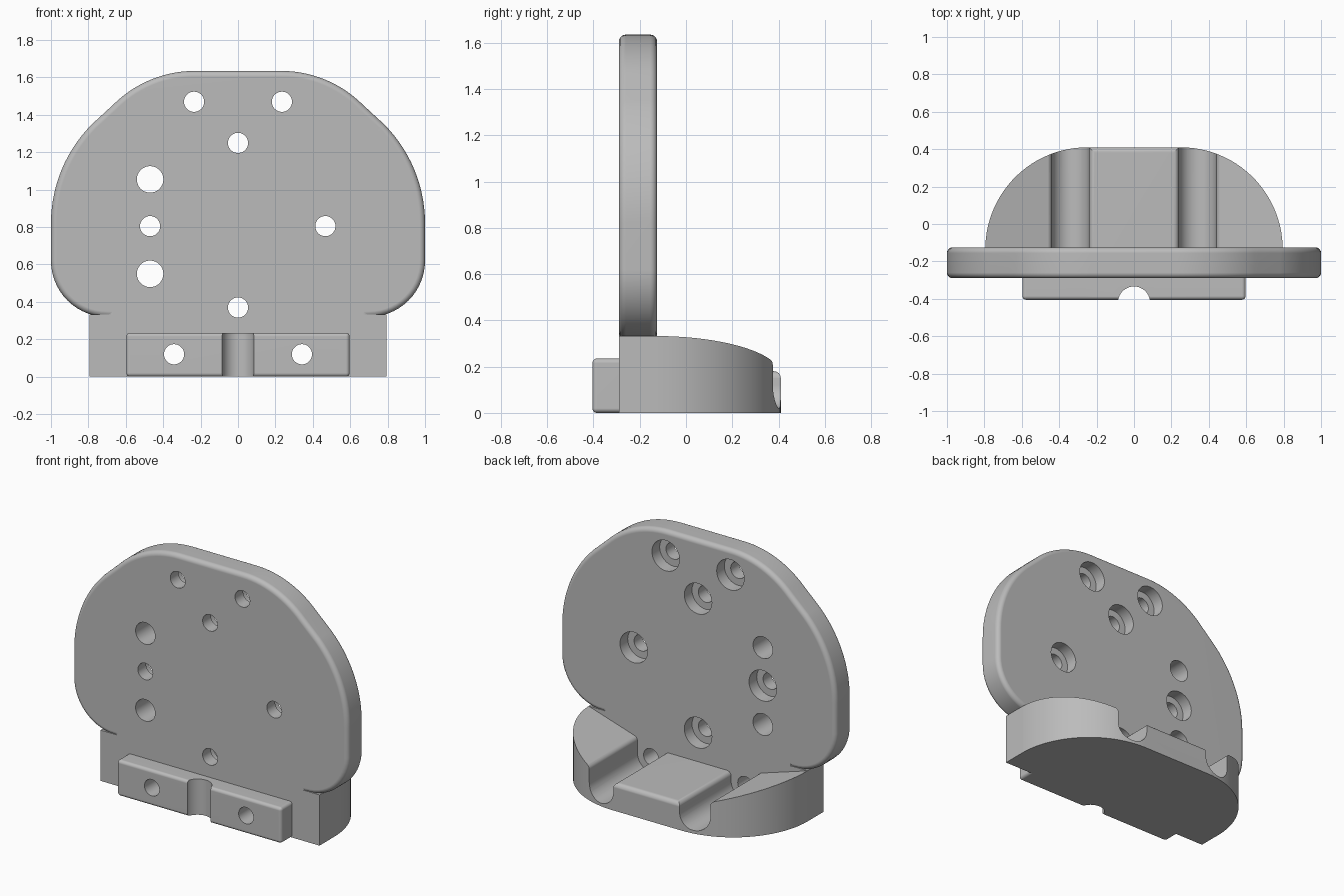
import bpy, bmesh
from math import cos, sin, radians

cube = bpy.data.objects.get("Cube")
if cube:
    bpy.data.objects.remove(cube, do_unlink=True)

grey = bpy.data.materials.new("plain_grey")
grey.use_nodes = True
grey.diffuse_color = (0.5, 0.5, 0.5, 1)
grey.node_tree.nodes["Principled BSDF"].inputs["Base Color"].default_value = (0.5, 0.5, 0.5, 1)


def arc(cx, cy, r, start, end, steps=14):
    angles = [radians(start + (end - start) * i / steps) for i in range(steps + 1)]
    return [(cx + r * cos(a), cy + r * sin(a)) for a in angles]


def mirrored(half):
    """Close a right-hand outline with its mirror image in x."""
    return half + [(-u, v) for u, v in reversed(half)]


def prism(name, outline, axis, low, high):
    """Extrude a 2D outline along an axis."""
    place = {"x": lambda u, v, w: (w, u, v),
             "y": lambda u, v, w: (u, w, v),
             "z": lambda u, v, w: (u, v, w)}[axis]
    bm = bmesh.new()
    bottom = [bm.verts.new(place(u, v, low)) for u, v in outline]
    top = [bm.verts.new(place(u, v, high)) for u, v in outline]
    bm.faces.new(bottom)
    bm.faces.new(top)
    n = len(outline)
    for i in range(n):
        j = (i + 1) % n
        bm.faces.new((bottom[i], bottom[j], top[j], top[i]))
    bmesh.ops.recalc_face_normals(bm, faces=bm.faces)
    mesh = bpy.data.meshes.new(name)
    bm.to_mesh(mesh)
    bm.free()
    mesh.materials.append(grey)
    obj = bpy.data.objects.new(name, mesh)
    bpy.context.collection.objects.link(obj)
    return obj


def rod(x, z, r, low, high):
    return prism("hole_cutter", arc(x, z, r, 0, 350, 35), "y", low, high)


def apply(obj, mod):
    bpy.context.view_layer.objects.active = obj
    bpy.ops.object.modifier_apply(modifier=mod.name)


def combine(obj, tool, operation="DIFFERENCE"):
    mod = obj.modifiers.new("combine", "BOOLEAN")
    mod.operation, mod.solver, mod.object = operation, "EXACT", tool
    apply(obj, mod)
    bpy.data.objects.remove(tool, do_unlink=True)


def round_edges(obj, width):
    mod = obj.modifiers.new("round", "BEVEL")
    mod.width, mod.segments = width, 5
    mod.limit_method, mod.angle_limit = "ANGLE", radians(40)
    mod.use_clamp_overlap = False
    apply(obj, mod)


FRONT, BACK = -0.29, -0.125

# Upright plate with rounded rim
plate = prism("mounting_plate", mirrored(
    [(0.7, 0.1)] + arc(0.7, 0.62, 0.3, -90, 0) + arc(0.25, 0.82, 0.75, 0, 45)
    + arc(0.23, 1.015, 0.62, 45, 90)), "y", FRONT, BACK)
round_edges(plate, 0.03)

# Square foot below the plate
foot = prism("foot", mirrored([(0.795, 0), (0.795, 0.333)]), "y", FRONT, BACK)
combine(plate, foot, "UNION")

# Rear base: curved footprint crossed with a two-channel profile
base = prism("rear_base", mirrored(
    [(0.795, BACK - 0.005)] + arc(0.25, -0.135, 0.545, 2, 90, 24)), "z", 0, 0.5)
channels = prism("channel_profile", mirrored(
    [(0.9, -0.0), (0.9, 0.365)] + arc(0.47, 0.20, 0.03, 107, 180, 5)
    + arc(0.34, 0.12, 0.1, 0, -180, 20) + arc(0.21, 0.15, 0.03, 0, 90, 5)),
    "y", -0.5, 0.6)
combine(base, channels, "INTERSECT")

# Rounded rear edge of the middle pad
edge = prism("edge_cutter", arc(0.38, 0.15, 0.0301, 0, 90, 6)
             + [(0.38, 0.21), (0.46, 0.21), (0.46, 0.15)], "x", -0.26, 0.26)
combine(base, edge)

# Front block with a round vertical notch
block = prism("front_block", mirrored([(0.597, 0), (0.597, 0.235)]), "y", -0.405, -0.25)
round_edges(block, 0.02)
combine(block, prism("notch_cutter", arc(0, -0.42, 0.086, 0, 350, 35), "z", -0.1, 0.4))

# Counterbored screw holes in the plate
for x, z in [(-0.235, 1.47), (0.235, 1.47), (0, 1.25), (-0.47, 0.805), (0.467, 0.805), (0, 0.37)]:
    combine(plate, rod(x, z, 0.054, -0.5, 0))
    combine(plate, rod(x, z, 0.1, -0.205, 0))

# Plain larger holes
for z in (1.055, 0.55):
    combine(plate, rod(-0.47, z, 0.071, -0.5, 0))

# Screw holes through the front block and foot
for x in (-0.342, 0.342):
    for part in (plate, block):
        combine(part, rod(x, 0.12, 0.054, -0.5, 0))

# Smooth curved faces, keep flat faces flat
for obj in (plate, base, block):
    bpy.ops.object.select_all(action="DESELECT")
    obj.select_set(True)
    bpy.context.view_layer.objects.active = obj
    bpy.ops.object.shade_smooth_by_angle(angle=radians(30))
    mod = obj.modifiers.new("flat_faces", "WEIGHTED_NORMAL")
    mod.keep_sharp = True
